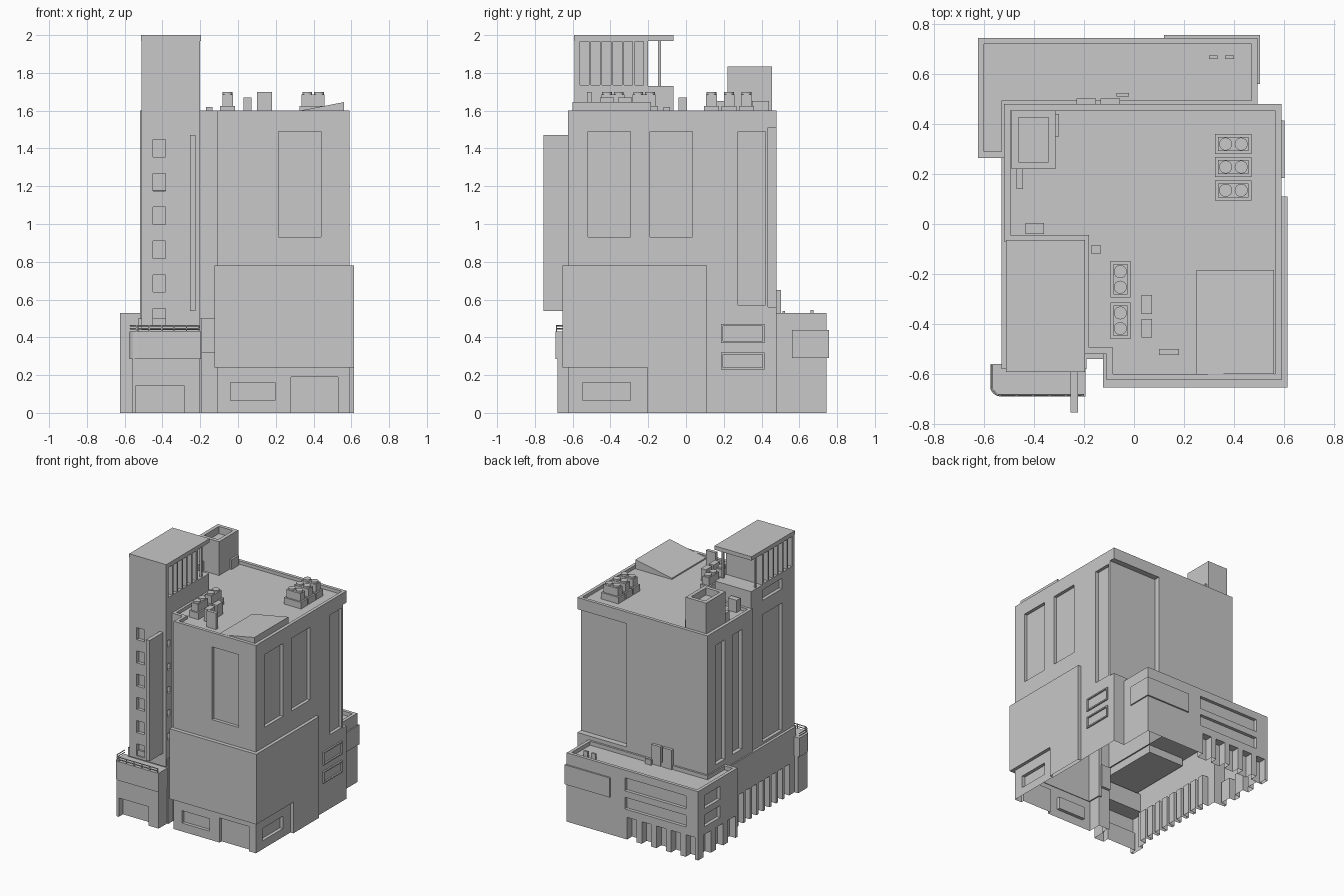
import bpy
import bmesh
import math
from mathutils import Vector

default_cube = bpy.data.objects.get("Cube")
if default_cube:
    bpy.data.objects.remove(default_cube, do_unlink=True)

# One plain material for the whole building
grey = bpy.data.materials.new("concrete_grey")
grey.use_nodes = True
shade = (.58, .58, .58, 1)
grey.diffuse_color = shade
grey.node_tree.nodes["Principled BSDF"].inputs["Base Color"].default_value = shade

GROUND, ROOF, ROOF_RIM = 0, 1.575, 1.6
FRONT, BACK, RIGHT_SIDE, LEFT_SIDE = -.625, .48, .59, -.52
TERRACE, TERRACE_RIM = .5, .53
NORMALS = {"front": Vector((0, -1, 0)), "back": Vector((0, 1, 0)),
           "left": Vector((-1, 0, 0)), "right": Vector((1, 0, 0))}


def outline_solid(points, z):
    """Extrude a flat outline from z[0] to z[1]."""
    bm = bmesh.new()
    base = bm.faces.new([bm.verts.new((px, py, z[0])) for px, py in points])
    sides = bmesh.ops.extrude_face_region(bm, geom=[base])
    for item in sides["geom"]:
        if isinstance(item, bmesh.types.BMVert):
            item.co.z = z[1]
    bmesh.ops.recalc_face_normals(bm, faces=bm.faces[:])
    return bm


def box_solid(x, y, z):
    return outline_solid([(x[0], y[0]), (x[1], y[0]), (x[1], y[1]), (x[0], y[1])], z)


def finish(name, bm):
    """Open the underside at ground level and make the object."""
    under = [f for f in bm.faces if all(v.co.z < .001 for v in f.verts)]
    bmesh.ops.delete(bm, geom=under, context="FACES")
    mesh = bpy.data.meshes.new(name)
    bm.to_mesh(mesh)
    bm.free()
    mesh.materials.append(grey)
    obj = bpy.data.objects.new(name, mesh)
    bpy.context.scene.collection.objects.link(obj)
    return obj


def box(name, x, y, z):
    return finish(name, box_solid(x, y, z))


def push(bm, faces, offset):
    """Give faces their own border and move them, leaving side walls."""
    bmesh.ops.inset_region(bm, faces=faces, thickness=.0001, use_boundary=True)
    corners = {v for f in faces for v in f.verts}
    bmesh.ops.translate(bm, verts=list(corners), vec=offset)
    bm.normal_update()


def sink_top(bm, rim, depth):
    """Leave a parapet around a lowered top."""
    top = max(v.co.z for v in bm.verts)
    faces = [f for f in bm.faces if all(v.co.z > top - .001 for v in f.verts)]
    bmesh.ops.inset_region(bm, faces=faces, thickness=rim, use_boundary=True,
                           use_even_offset=True)
    push(bm, faces, Vector((0, 0, -depth)))


def panel(bm, facing, wall, across, height):
    """Cut a rectangle into a wall plane and return its faces."""
    normal = NORMALS[facing]
    along = 0 if facing in ("front", "back") else 1

    def wall_faces():
        bm.normal_update()
        return [f for f in bm.faces if f.normal.dot(normal) > .99
                and abs(f.calc_center_median()[1 - along] - wall) < .002]

    for axis, limits in ((along, across), (2, height)):
        for limit in limits:
            point, direction = Vector(), Vector()
            point[axis], direction[axis] = limit, 1
            faces = wall_faces()
            geometry = set(faces)
            for face in faces:
                geometry.update(face.edges, face.verts)
            bmesh.ops.bisect_plane(bm, geom=list(geometry), dist=.00001,
                                   plane_co=point, plane_no=direction)
    inside = []
    for face in wall_faces():
        centre = face.calc_center_median()
        if across[0] < centre[along] < across[1] and height[0] < centre.z < height[1]:
            inside.append(face)
    return inside


def recess(bm, facing, wall, across, height, depth=.025):
    push(bm, panel(bm, facing, wall, across, height), NORMALS[facing] * -depth)


def row(bm, facing, wall, start, pitch, width, count, height, depth=.03):
    for index in range(count):
        left = start + index * pitch
        recess(bm, facing, wall, (left, left + width), height, depth)


def remove_panel(bm, facing, wall, across, height):
    """Open a wall where another part joins it."""
    faces = panel(bm, facing, wall, across, height)
    bmesh.ops.delete(bm, geom=faces, context="FACES")


BELOW = -.05
tall = (.93, 1.49)
strips = [(.23, .32), (.37, .47)]

# Main tower with its corner notch and parapet
main = outline_solid([
    (LEFT_SIDE, BACK), (RIGHT_SIDE, BACK), (RIGHT_SIDE, FRONT), (-.11, FRONT),
    (-.11, -.52), (-.205, -.52), (-.205, -.07), (LEFT_SIDE, -.07)], (GROUND, ROOF_RIM))
sink_top(main, rim=.025, depth=ROOF_RIM - ROOF)
recess(main, "front", FRONT, across=(.215, .44), height=tall)
recess(main, "front", FRONT, across=(-.04, .195), height=(.065, .16))
recess(main, "front", FRONT, across=(.28, .53), height=(BELOW, .19))
recess(main, "right", RIGHT_SIDE, across=(-.52, -.295), height=tall)
recess(main, "right", RIGHT_SIDE, across=(-.19, .035), height=tall)
recess(main, "right", RIGHT_SIDE, across=(.275, .42), height=(.57, 1.49))
recess(main, "right", RIGHT_SIDE, across=(-.545, -.295), height=(.065, .16))
row(main, "left", LEFT_SIDE, start=.06, pitch=.21, width=.115, count=2, height=(.57, 1.49))

# Rear corner recess, open on the right
slot = (.56, 1.51)
recess(main, "back", BACK, across=(.17, .62), height=slot, depth=.045)
panel(main, "right", RIGHT_SIDE, across=(.435, .5), height=slot)
corner = []
for face in main.faces:
    centre = face.calc_center_median()
    if centre.x > .585 and centre.y > .44 and slot[0] < centre.z < slot[1]:
        corner.append(face)
bmesh.ops.delete(main, geom=corner, context="FACES")

remove_panel(main, "back", BACK, across=(-.6, .495), height=(BELOW, TERRACE))
remove_panel(main, "left", LEFT_SIDE, across=(-.1, .5), height=(BELOW, TERRACE))
remove_panel(main, "left", -.205, across=(-.6, 0), height=(BELOW, TERRACE))
remove_panel(main, "front", -.07, across=(-.6, 0), height=(BELOW, TERRACE))
finish("main_tower", main)

# Stair tower with small windows
stair = box_solid(x=(-.51, -.2), y=(-.59, -.065), z=(.44, 1.73))
recess(stair, "left", -.51, across=(-.44, -.2), height=(.52, 1.5))
recess(stair, "left", -.51, across=(-.44, -.2), height=(1.61, 1.69))
for floor in range(6):
    sill = .46 + floor * .179
    recess(stair, "front", -.59, across=(-.45, -.385), height=(sill, sill + .092))
    if floor:
        recess(stair, "right", -.2, across=(-.575, -.54), height=(sill, sill + .05))
finish("stair_tower", stair)

# Louvred stair head under a flat cap
head = box_solid(x=(-.51, -.2), y=(-.59, -.2), z=(1.73, 1.975))
for facing, wall in (("right", -.2), ("left", -.51)):
    row(head, facing, wall, start=-.56, pitch=.058, width=.046, count=6,
        height=(1.735, 1.965), depth=.05)
finish("stair_head", head)
box("stair_cap", x=(-.513, -.197), y=(-.592, -.065), z=(1.97, 2))
for side in (-.5, -.225):
    box("cap_post", x=(side, side + .015), y=(-.147, -.132), z=(1.72, 1.98))
box("front_fin", x=(-.255, -.225), y=(-.755, -.585), z=(.54, 1.47))

# Skirt at the foot of the stair tower, with a colonnade
skirt = box_solid(x=(-.53, -.19), y=(-.58, .265), z=(GROUND, TERRACE))
remove_panel(skirt, "right", -.19, across=(-.52, .3), height=(BELOW, TERRACE))
remove_panel(skirt, "back", .265, across=(-.6, 0), height=(BELOW, TERRACE))
remove_panel(skirt, "front", -.58, across=(-.6, -.2), height=(BELOW, .43))
row(skirt, "left", -.53, start=-.5, pitch=.08, width=.055, count=9,
    height=(BELOW, .24), depth=.05)
finish("stair_skirt", skirt)
box("notch_ledge", x=(-.2, -.12), y=(-.54, -.5), z=(.32, TERRACE))

# Thick cladding around the lower storeys
finish("lower_cladding", outline_solid([
    (-.125, -.655), (.615, -.655), (.615, .11), (.585, .11), (.585, -.62), (-.1, -.62),
    (-.1, -.51), (-.125, -.51)], (.24, .78)))
box("cladding_foot", x=(.585, .615), y=(-.205, .11), z=(GROUND, .25))

# Low back wing, wrapping the rear corner
wing = outline_solid([
    (-.625, .265), (-.505, .265), (-.505, .47), (.495, .47), (.495, .745), (-.625, .745)],
    (GROUND, TERRACE_RIM))
sink_top(wing, rim=.025, depth=TERRACE_RIM - TERRACE)
remove_panel(wing, "front", .47, across=(-.6, .6), height=(BELOW, TERRACE))
remove_panel(wing, "right", -.505, across=(.2, .5), height=(BELOW, TERRACE))
remove_panel(wing, "front", .265, across=(-.53, -.4), height=(BELOW, TERRACE))
for strip in strips:
    recess(wing, "back", .745, across=(-.52, 0), height=strip)
    recess(wing, "left", -.625, across=(.48, .67), height=strip)
row(wing, "back", .745, start=-.6, pitch=.125, width=.08, count=5,
    height=(BELOW, .17), depth=.06)
row(wing, "left", -.625, start=.29, pitch=.15, width=.09, count=3,
    height=(BELOW, .17), depth=.05)
finish("back_wing", wing)
box("corner_panel", x=(.12, .505), y=(.56, .757), z=(.29, .44))

# Framed windows on the right side
for low, high in strips:
    frame = box_solid(x=(.57, .602), y=(.185, .415), z=(low, high))
    recess(frame, "right", .602, across=(.195, .405), height=(low + .01, high - .01))
    finish("side_window", frame)

# Front annex with a doorway and an overhanging rounded top
annex = box_solid(x=(-.56, -.2), y=(-.68, -.565), z=(GROUND, .3))
remove_panel(annex, "back", -.565, across=(-.53, -.2), height=(BELOW, .3))
recess(annex, "front", -.68, across=(-.54, -.285), height=(BELOW, .145), depth=.05)
finish("annex_base", annex)
arc = [math.radians(step) for step in range(180, 271, 15)]
rounded = [(-.535 + .04 * math.cos(a), -.65 + .04 * math.sin(a)) for a in arc]
finish("annex_top", outline_solid(
    rounded + [(-.195, -.69), (-.195, -.56), (-.575, -.56)], (.285, .43)))

# Annex railing
for height in (.445, .462):
    curve = bpy.data.curves.new("annex_rail", "CURVE")
    curve.dimensions = "3D"
    curve.bevel_depth = .004
    curve.bevel_resolution = 0
    path = curve.splines.new("POLY")
    corners = [(-.57, -.565), (-.57, -.66), (-.545, -.685), (-.2, -.685)]
    path.points.add(len(corners) - 1)
    for point, (px, py) in zip(path.points, corners):
        point.co = (px, py, height, 1)
    curve.materials.append(grey)
    bpy.context.scene.collection.objects.link(bpy.data.objects.new("annex_rail", curve))
for index in range(6):
    post = -.54 + index * .066
    box("rail_post", x=(post, post + .007), y=(-.689, -.682), z=(.42, .465))

# Rooftop tank room with a sunken top
tank = box_solid(x=(-.49, -.315), y=(.22, .455), z=(ROOF, 1.835))
sink_top(tank, rim=.028, depth=.055)
finish("tank_room", tank)

# Sloping roof slab
slab = box("sloping_slab", x=(.25, .56), y=(-.6, -.185), z=(ROOF, 1.645))
for vertex in slab.data.vertices:
    if vertex.co.x < .3 and vertex.co.z > ROOF + .01:
        vertex.co.z = ROOF + .01


def cooling_unit(cx, cy, along_x):
    """Plinth, casing and two round fans."""
    half_x, half_y = (.073, .04) if along_x else (.04, .073)
    for part, trim, z in (("plinth", 0, (ROOF, 1.625)), ("casing", .012, (1.62, 1.685))):
        box("cooling_" + part, (cx - half_x + trim, cx + half_x - trim),
            (cy - half_y + trim, cy + half_y - trim), z)
    for offset in (-.031, .031):
        fx, fy = (cx + offset, cy) if along_x else (cx, cy + offset)
        turns = [math.tau * step / 16 for step in range(16)]
        circle = [(fx + .026 * math.cos(t), fy + .026 * math.sin(t)) for t in turns]
        finish("cooling_fan", outline_solid(circle, (1.68, 1.698)))


for row_y in (.32, .228, .135):
    cooling_unit(.398, row_y, True)
for row_y in (-.222, -.387):
    cooling_unit(-.055, row_y, False)

# Small roof vents and terrace boxes
for row_y in (-.36, -.455):
    box("slim_vent", x=(.03, .072), y=(row_y, row_y + .075), z=(ROOF, 1.67))
box("vent_panel", x=(.1, .18), y=(-.525, -.5), z=(ROOF, 1.7))
box("square_vent", x=(-.435, -.36), y=(-.04, .005), z=(ROOF, 1.67))
box("tank_step", x=(-.47, -.445), y=(.14, .22), z=(ROOF, 1.65))
box("tank_pipe", x=(-.315, -.3), y=(.35, .44), z=(ROOF, 1.65))
box("roof_crate", x=(-.17, -.135), y=(-.12, -.085), z=(ROOF, 1.62))
for left in (-.23, -.135):
    box("terrace_cabinet", x=(left, left + .078), y=(.47, .502), z=(TERRACE, .65))
for left in (.3, .365):
    box("terrace_pipe", x=(left, left + .035), y=(.66, .675), z=(TERRACE, .545))
box("terrace_crate", x=(-.07, -.02), y=(.51, .525), z=(TERRACE, .54))
